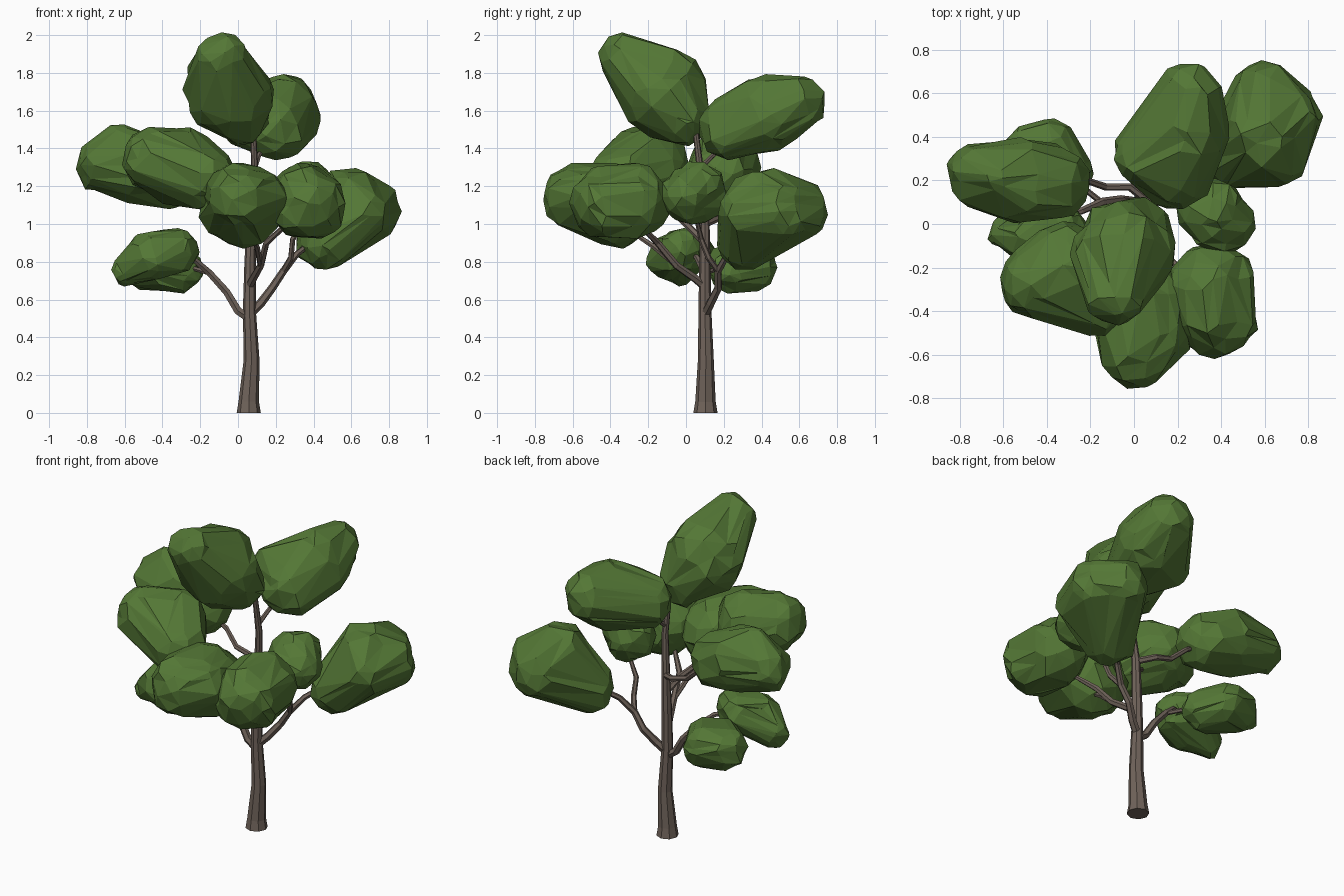
import bpy, bmesh, random
from mathutils import Vector, noise

random.seed(7)
cube = bpy.data.objects.get("Cube")
if cube:
    bpy.data.objects.remove(cube, do_unlink=True)


def material(name, colour):
    m = bpy.data.materials.new(name)
    m.use_nodes = True
    m.diffuse_color = colour
    bsdf = m.node_tree.nodes["Principled BSDF"]
    bsdf.inputs["Base Color"].default_value = colour
    bsdf.inputs["Roughness"].default_value = 0.9
    return m


leaf_green = material("leaf green", (0.088, 0.185, 0.036, 1))
bark_brown = material("bark brown", (0.16, 0.124, 0.102, 1))


def limb(name, points, sides=1):
    """Faceted tapering tube through (x, y, z, radius) points."""
    curve = bpy.data.curves.new(name, "CURVE")
    curve.dimensions = "3D"
    curve.bevel_depth = 1
    curve.bevel_resolution = sides
    curve.use_fill_caps = True
    spline = curve.splines.new("POLY")
    spline.use_smooth = False
    spline.points.add(len(points) - 1)
    for p, (x, y, z, r) in zip(spline.points, points):
        p.co = (x, y, z, 1)
        p.radius = r
    temp = bpy.data.objects.new(name + " path", curve)
    bpy.context.collection.objects.link(temp)
    mesh = bpy.data.meshes.new_from_object(
        temp.evaluated_get(bpy.context.evaluated_depsgraph_get()))
    bpy.data.objects.remove(temp, do_unlink=True)
    mesh.materials.clear()
    mesh.materials.append(bark_brown)
    for f in mesh.polygons:
        f.use_smooth = False
        f.material_index = 0
    bpy.context.collection.objects.link(bpy.data.objects.new(name, mesh))


def ball_directions():
    bm = bmesh.new()
    bmesh.ops.create_icosphere(bm, subdivisions=3, radius=1)
    directions = [v.co.normalized() for v in bm.verts]
    bm.free()
    return directions


ball = ball_directions()


def foliage(name, lobes):
    """Faceted clump wrapped around round lobes (x, y, z, radius)."""
    bm = bmesh.new()
    for x, y, z, r in lobes:
        for d in ball:
            bm.verts.new(Vector((x, y, z)) + d * r * 1.02)
    hull = bmesh.ops.convex_hull(bm, input=bm.verts[:])
    inner = set(hull["geom_interior"] + hull["geom_unused"])
    bmesh.ops.delete(bm, geom=[g for g in inner if isinstance(g, bmesh.types.BMVert)],
                     context="VERTS")
    # Gentle hollows and bumps
    bm.normal_update()
    seed = Vector([random.uniform(-50, 50) for _ in range(3)])
    moves = [(v, v.normal * (0.025 * noise.noise(v.co * 7 + seed)
                             + 0.02 * noise.noise(v.co * 16 + seed))) for v in bm.verts]
    for v, move in moves:
        v.co += move
    mesh = bpy.data.meshes.new(name)
    bm.to_mesh(mesh)
    bm.free()
    mesh.materials.append(leaf_green)
    ob = bpy.data.objects.new(name, mesh)
    bpy.context.collection.objects.link(ob)
    # Uneven larger facets
    dec = ob.modifiers.new("facets", "DECIMATE")
    dec.ratio = 140 / len(mesh.polygons)


# Trunk
limb("trunk", [(.057, .103, 0, .064), (.057, .103, .06, .054), (.072, .105, .28, .042),
               (.06, .1, .55, .034), (.064, .1, .8, .03), (.07, .1, 1, .025),
               (.09, .08, 1.25, .02), (.08, .05, 1.5, .015)], 2)

# Branches
limb("low_right_branch", [(.06, .1, .5, .025), (.0, .1, .54, .024), (-.06, .11, .64, .022),
                          (-.15, .1, .74, .02), (-.24, .06, .82, .016), (-.36, .02, .85, .01)])
limb("low_right_twig", [(-.15, .1, .74, .014), (-.25, .18, .77, .013), (-.36, .25, .78, .01)])
limb("left_branch", [(.06, .1, .52, .025), (.12, .13, .58, .024), (.18, .17, .66, .022),
                     (.24, .17, .75, .02), (.31, .22, .84, .017), (.45, .35, .95, .012)])
limb("left_twig", [(.24, .17, .75, .017), (.28, .12, .82, .016), (.29, .08, .92, .015),
                   (.37, .05, 1.05, .01)])
limb("front_branch", [(.06, .1, .67, .024), (.08, .05, .71, .022), (.12, -.05, .78, .02),
                      (.15, -.15, .9, .018), (.26, -.25, 1, .012)])
limb("front_twig", [(.12, -.05, .78, .016), (.1, -.17, .88, .015), (.04, -.35, 1, .01)])
limb("back_right_branch", [(.07, .1, 1, .02), (-.02, .17, 1.03, .018), (-.13, .17, 1.06, .017),
                           (-.22, .2, 1.14, .015), (-.4, .2, 1.25, .01)])
limb("right_branch", [(.065, .1, .9, .02), (.02, .02, .98, .018), (-.08, -.08, 1.08, .016),
                      (-.25, -.2, 1.2, .01)])
limb("top_twig", [(.09, .08, 1.3, .014), (.11, .14, 1.36, .013), (.15, .25, 1.46, .01)])

# Foliage clumps
foliage("crown_foliage", [(-.08, -.31, 1.86, .14), (-.05, -.13, 1.7, .225),
                          (.01, -.03, 1.58, .15)])
foliage("upper_back_foliage", [(.2, .24, 1.51, .17), (.05, .32, 1.55, .14),
                               (.24, .42, 1.58, .2), (.25, .58, 1.63, .15)])
foliage("back_left_foliage", [(.47, .32, .92, .16), (.6, .42, 1.1, .19), (.69, .5, 1.07, .16),
                              (.6, .6, 1.07, .15), (.66, .3, 1.05, .12)])
foliage("left_foliage", [(.36, .05, 1.17, .155), (.41, .01, 1.14, .14)])
foliage("front_left_foliage", [(.36, -.29, 1.12, .195), (.37, -.42, 1.11, .19)])
foliage("front_foliage", [(.01, -.58, 1.14, .17), (.02, -.38, 1.1, .215),
                          (.09, -.5, 1.15, .16)])
foliage("right_foliage", [(-.44, -.26, 1.34, .17), (-.32, -.2, 1.31, .2),
                          (-.2, -.34, 1.25, .17)])
foliage("back_right_foliage", [(-.71, .23, 1.31, .14), (-.52, .2, 1.3, .19),
                               (-.38, .19, 1.26, .17), (-.62, .2, 1.44, .09)])
foliage("low_front_foliage", [(-.34, -.03, .85, .12), (-.46, -.06, .83, .13),
                              (-.58, -.04, .77, .085), (-.4, .04, .86, .1)])
foliage("low_back_foliage", [(-.5, .32, .78, .12), (-.38, .36, .77, .12),
                             (-.3, .24, .76, .11), (-.4, .2, .78, .1)])
